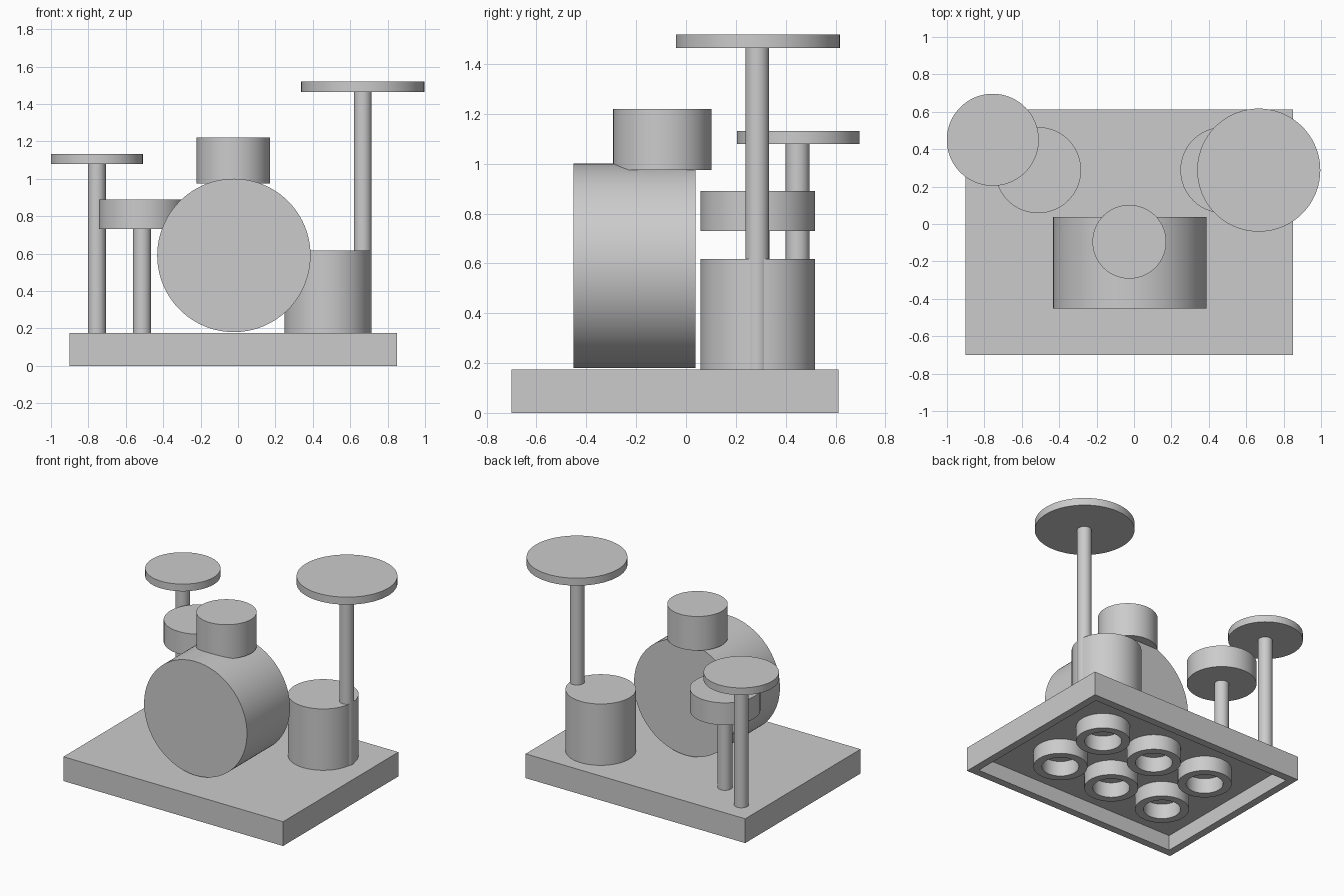
import bpy
import bmesh
from math import pi, radians
from mathutils import Matrix

cube = bpy.data.objects.get("Cube")
if cube:
    bpy.data.objects.remove(cube, do_unlink=True)

grey = bpy.data.materials.new("plain_grey")
grey.use_nodes = True
colour = (0.6, 0.6, 0.6, 1)
grey.diffuse_color = colour
grey.node_tree.nodes["Principled BSDF"].inputs["Base Color"].default_value = colour

SIDES = 96


def add_object(name, bm, smooth=True):
    bmesh.ops.recalc_face_normals(bm, faces=bm.faces)
    mesh = bpy.data.meshes.new(name)
    bm.to_mesh(mesh)
    bm.free()
    mesh.materials.append(grey)
    obj = bpy.data.objects.new(name, mesh)
    bpy.context.collection.objects.link(obj)
    if smooth:
        bpy.ops.object.select_all(action='DESELECT')
        obj.select_set(True)
        bpy.context.view_layer.objects.active = obj
        bpy.ops.object.shade_smooth_by_angle(angle=radians(30))
    return obj


def disc(name, x, y, radius, bottom, top):
    """Upright closed cylinder between two heights."""
    bm = bmesh.new()
    bmesh.ops.create_cone(bm, cap_ends=True, segments=SIDES, radius1=radius, radius2=radius,
                          depth=top - bottom,
                          matrix=Matrix.Translation((x, y, (top + bottom) / 2)))
    return add_object(name, bm)


def tube(name, x, y, outer, inner, bottom, top):
    """Upright pipe made by spinning its rectangular section."""
    bm = bmesh.new()
    section = [(inner, bottom), (outer, bottom), (outer, top), (inner, top)]
    verts = [bm.verts.new((x + r, y, z)) for r, z in section]
    edges = [bm.edges.new((verts[i], verts[(i + 1) % 4])) for i in range(4)]
    bmesh.ops.spin(bm, geom=verts + edges, cent=(x, y, 0), axis=(0, 0, 1),
                   angle=2 * pi, steps=SIDES // 2)
    bmesh.ops.remove_doubles(bm, verts=bm.verts, dist=0.0001)
    return add_object(name, bm)


# Hollow base plate, open underneath
BASE_X, BASE_Y, PITCH, BASE_TOP = -0.025, -0.045, 0.4375, 0.175
WALL, CAVITY = 0.079, 0.11
bm = bmesh.new()
bmesh.ops.create_cube(bm, size=1, matrix=Matrix.Translation((BASE_X, BASE_Y, BASE_TOP / 2))
                      @ Matrix.Diagonal((4 * PITCH, 3 * PITCH, BASE_TOP, 1)))
bm.normal_update()
floor = min(bm.faces, key=lambda f: f.normal.z)
bmesh.ops.inset_region(bm, faces=[floor], thickness=WALL)
recess = bmesh.ops.extrude_face_region(bm, geom=[floor])["geom"]
bmesh.ops.translate(bm, vec=(0, 0, CAVITY),
                    verts=[v for v in recess if isinstance(v, bmesh.types.BMVert)])
if floor.is_valid:
    bm.faces.remove(floor)
add_object("base_plate", bm, smooth=False)

# Sockets under the base
for i in (-1, 0, 1):
    for j in (-0.5, 0.5):
        tube("base_socket", BASE_X + i * PITCH, BASE_Y + j * PITCH,
             0.178, 0.122, 0, CAVITY + 0.005)

# Bass drum lying on its side
bm = bmesh.new()
bmesh.ops.create_cone(bm, cap_ends=True, segments=SIDES, radius1=0.41, radius2=0.41, depth=0.49,
                      matrix=Matrix.Translation((-0.022, -0.207, 0.59))
                      @ Matrix.Rotation(pi / 2, 4, 'X'))
add_object("bass_drum", bm)

# Upright drums
disc("mounted_tom", -0.025, -0.095, 0.197, 0.975, 1.22)
disc("floor_tom", 0.478, 0.288, 0.23, BASE_TOP, 0.617)
disc("snare_drum", -0.513, 0.288, 0.23, 0.73, 0.89)
disc("snare_stand", -0.513, 0.288, 0.048, BASE_TOP, 0.74)

# Cymbals on their stands
for side, x, y, radius, bottom, top in (("right", -0.755, 0.45, 0.246, 1.08, 1.132),
                                        ("left", 0.667, 0.288, 0.329, 1.465, 1.519)):
    disc(side + "_cymbal", x, y, radius, bottom, top)
    disc(side + "_cymbal_stand", x, y - 0.002, 0.048, BASE_TOP, bottom + 0.01)
